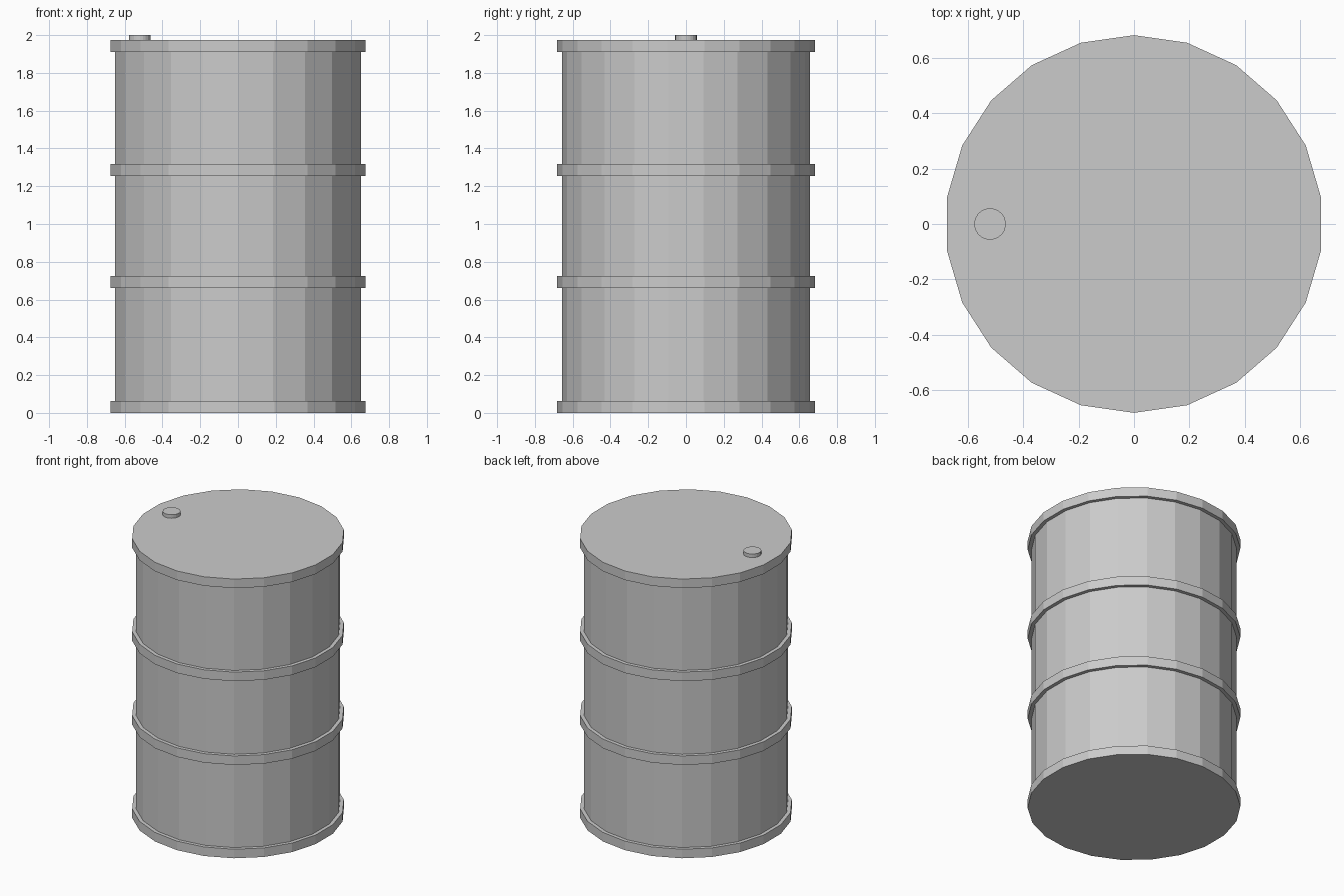
import bpy, bmesh
from math import sin, cos, tau

if "Cube" in bpy.data.objects:
    bpy.data.objects.remove(bpy.data.objects["Cube"])

SIDES = 22
BODY_R, HOOP_R = 0.657, 0.682


def lathe(name, profile, sides, centre=(0, 0)):
    """Revolve (radius, z) points around z and close both ends."""
    bm = bmesh.new()
    rings = [[bm.verts.new((r * sin(tau * i / sides), r * cos(tau * i / sides), z))
              for i in range(sides)] for r, z in profile]
    for low, high in zip(rings, rings[1:]):
        for i in range(sides):
            j = (i + 1) % sides
            bm.faces.new((low[i], low[j], high[j], high[i]))
    bm.faces.new(rings[0])
    bm.faces.new(rings[-1])
    bmesh.ops.recalc_face_normals(bm, faces=bm.faces)
    mesh = bpy.data.meshes.new(name)
    bm.to_mesh(mesh)
    bm.free()
    obj = bpy.data.objects.new(name, mesh)
    obj.location = (*centre, 0)
    bpy.context.collection.objects.link(obj)
    return obj


# Drum shell: four raised hoops with recessed walls between them
hoops = [(0, 0.064), (0.66, 0.724), (1.253, 1.317), (1.911, 1.975)]
profile = []
for k, (z0, z1) in enumerate(hoops):
    if k > 0:
        profile.append((BODY_R, z0))
    profile += [(HOOP_R, z0), (HOOP_R, z1)]
    if k < len(hoops) - 1:
        profile.append((BODY_R, z1))
lathe("drum_body", profile, SIDES)

# Filler cap near the edge of the lid
lathe("filler_cap", [(0.057, 1.975), (0.057, 2.0)], SIDES, (-0.52, 0))
